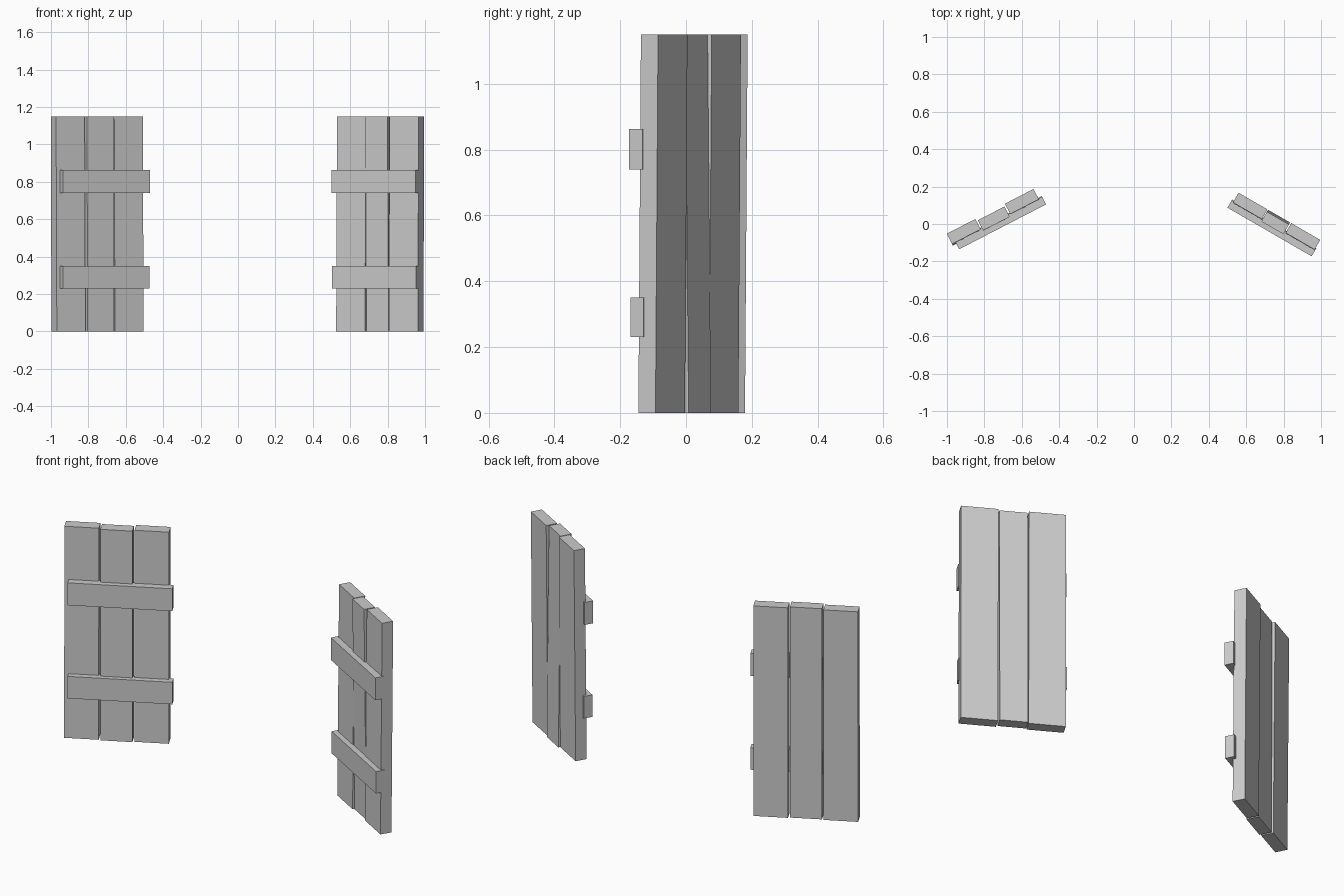
import bpy, bmesh
from math import radians
from mathutils import Matrix

if "Cube" in bpy.data.objects:
    bpy.data.objects.remove(bpy.data.objects["Cube"])


def slab(name, frame, x0, x1, y0, y1, z0, z1, lean_bottom=0.0, lean_top=0.0):
    """Box in shutter space (front is -y); the ends can lean forward."""
    bm = bmesh.new()
    bmesh.ops.create_cube(bm, size=1)
    for v in bm.verts:
        top = v.co.z > 0
        v.co.x = x1 if v.co.x > 0 else x0
        v.co.y = (y1 if v.co.y > 0 else y0) - (lean_top if top else lean_bottom)
        v.co.z = z1 if top else z0
    bm.transform(frame)
    mesh = bpy.data.meshes.new(name)
    bm.to_mesh(mesh)
    bm.free()
    ob = bpy.data.objects.new(name, mesh)
    bpy.context.collection.objects.link(ob)


def shutter(side, centre, angle, planks, thick, mid_lean, batten_x, batten_front):
    frame = Matrix.Translation((*centre, 0)) @ Matrix.Rotation(radians(angle), 4, 'Z')
    h = thick / 2
    # three upright planks, the middle one set slightly forward
    for i, (x0, x1) in enumerate(planks):
        lean = mid_lean if i == 1 else (0.009, 0.0)
        slab(f"{side}_plank_{i + 1}", frame, x0, x1, -h, h, 0, 1.15, *lean)
    # two cross battens on the front
    for label, z0, z1, inset in (("lower", 0.23, 0.35, 0.004), ("upper", 0.74, 0.862, 0)):
        f = -batten_front + inset
        slab(f"{side}_{label}_batten", frame, *batten_x, f, f + 0.046, z0, z1)


shutter("left", (-0.755, 0.04), 27.3,
        [(-0.261, -0.089), (-0.08, 0.08), (0.089, 0.261)],
        0.062, (0.014, 0.012), (-0.24, 0.283), 0.073)
shutter("right", (0.7625, 0.015), -30,
        [(-0.252, -0.074), (-0.07, 0.066), (0.073, 0.252)],
        0.06, (0.0, 0.012), (-0.264, 0.256), 0.069)
